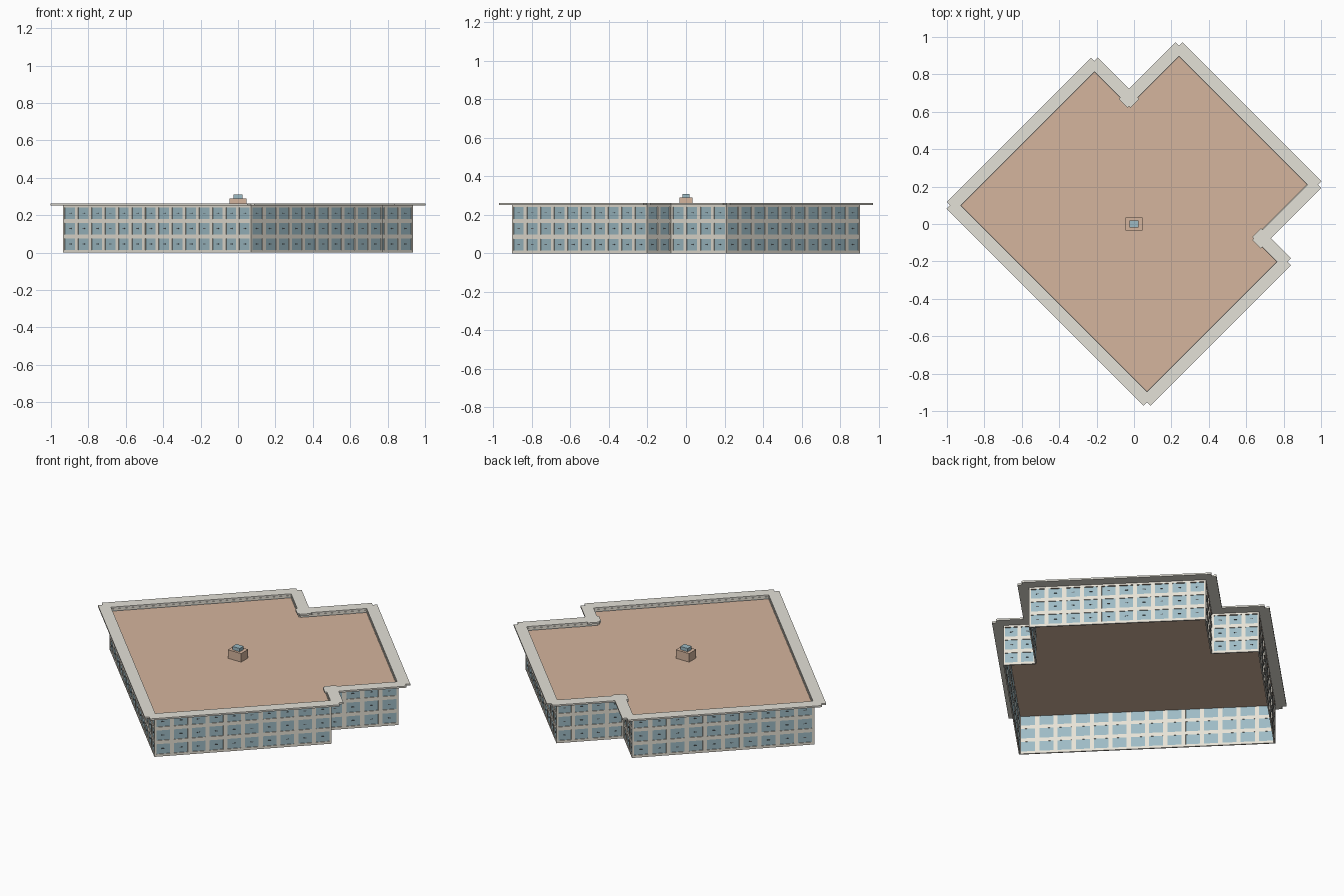
import bpy, bmesh
from math import hypot
from mathutils import Vector

if "Cube" in bpy.data.objects:
    bpy.data.objects.remove(bpy.data.objects["Cube"])


def material(name, rgb):
    m = bpy.data.materials.new(name)
    m.diffuse_color = (*rgb, 1)
    m.use_nodes = True
    m.node_tree.nodes["Principled BSDF"].inputs["Base Color"].default_value = m.diffuse_color
    return m


CREAM = material("cream_wall", (0.80, 0.76, 0.67))
STONE = material("eave_stone", (0.77, 0.75, 0.68))
GLASS = material("blue_glass", (0.34, 0.50, 0.56))
CLAY = material("clay_roof", (0.66, 0.46, 0.34))
DARK = material("dark_metal", (0.12, 0.14, 0.15))

# Footprint in diagonal coordinates (u = x + y, v = x - y), clockwise
UV = [(-.835, -1.035), (.611, -1.035), (.611, -.665), (1.145, -.665),
      (1.145, .725), (.571, .725), (.571, .975), (-.835, .975)]
PTS = [Vector(((u + v) / 2, (u - v) / 2, 0)) for u, v in UV]
CONCAVE = {2, 5}
BAYS = [10, 3, 4, 10, 4, 2, 10, 14]
SILLS = [0.015, 0.098, 0.180]
WIN_H = 0.061
TOP = 0.252


def finish(bm, name, mat):
    bmesh.ops.recalc_face_normals(bm, faces=bm.faces)
    me = bpy.data.meshes.new(name)
    bm.to_mesh(me)
    bm.free()
    me.materials.append(mat)
    ob = bpy.data.objects.new(name, me)
    bpy.context.collection.objects.link(ob)


def box(bm, o, d, n, s, t, z):
    """Box spanning s along d, t along n and z upward from origin o."""
    vs = [bm.verts.new(o + d * a + n * b + Vector((0, 0, c)))
          for c in z for a, b in ((s[0], t[0]), (s[1], t[0]), (s[1], t[1]), (s[0], t[1]))]
    for f in ((0, 1, 2, 3), (4, 5, 6, 7), (0, 1, 5, 4), (1, 2, 6, 5), (2, 3, 7, 6), (3, 0, 4, 7)):
        bm.faces.new([vs[i] for i in f])


walls, panes, handles, eaves = (bmesh.new() for _ in range(4))
for i, p in enumerate(PTS):
    j = (i + 1) % len(PTS)
    d = PTS[j] - p
    length = d.length
    d.normalize()
    n = Vector((-d.y, d.x, 0))
    bays = BAYS[i]
    pitch = length / bays
    half = pitch * 0.115

    # Horizontal bands between the storeys
    lows = [0] + [s + WIN_H for s in SILLS]
    for lo, hi in zip(lows, SILLS + [TOP]):
        box(walls, p, d, n, (0, length), (-0.008, 0), (lo, hi))

    # Piers, recessed panes and small window handles
    for s in SILLS:
        for k in range(bays + 1):
            a = max(0, k * pitch - half)
            b = min(length, k * pitch + half)
            box(walls, p, d, n, (a, b), (-0.008, 0), (s, s + WIN_H))
        for k in range(bays):
            c = (k + 0.5) * pitch
            w = pitch / 2 - half
            box(panes, p, d, n, (c - w, c + w), (-0.007, -0.004), (s, s + WIN_H))
            box(handles, p, d, n, (c - 0.008, c + 0.008), (-0.004, -0.001),
                (s + 0.029, s + 0.033))

    # Overhanging eave strip, ends crossing at each corner
    e0 = 0.017 if i in CONCAVE else 0.034
    e1 = 0.017 if j in CONCAVE else 0.034
    box(eaves, p, d, n, (-e0, length + e1), (-0.006, 0.060), (TOP, 0.262))

finish(walls, "outer_walls", CREAM)
finish(panes, "window_panes", GLASS)
finish(handles, "window_handles", DARK)
finish(eaves, "roof_eaves", STONE)

# Flat roof, set below the eave; the building is open underneath
bm = bmesh.new()
bm.faces.new([bm.verts.new(p + Vector((0, 0, 0.238))) for p in reversed(PTS)])
bmesh.ops.triangulate(bm, faces=bm.faces)
finish(bm, "flat_roof", CLAY)

# Rooftop vent: clay base and glass cap
X, Y, O = Vector((1, 0, 0)), Vector((0, 1, 0)), Vector((0, 0, 0))
bm = bmesh.new()
box(bm, O, X, Y, (-0.045, 0.045), (-0.034, 0.034), (0.238, 0.290))
finish(bm, "vent_base", CLAY)
bm = bmesh.new()
box(bm, O, X, Y, (-0.025, 0.025), (-0.019, 0.019), (0.290, 0.310))
finish(bm, "vent_cap", GLASS)
